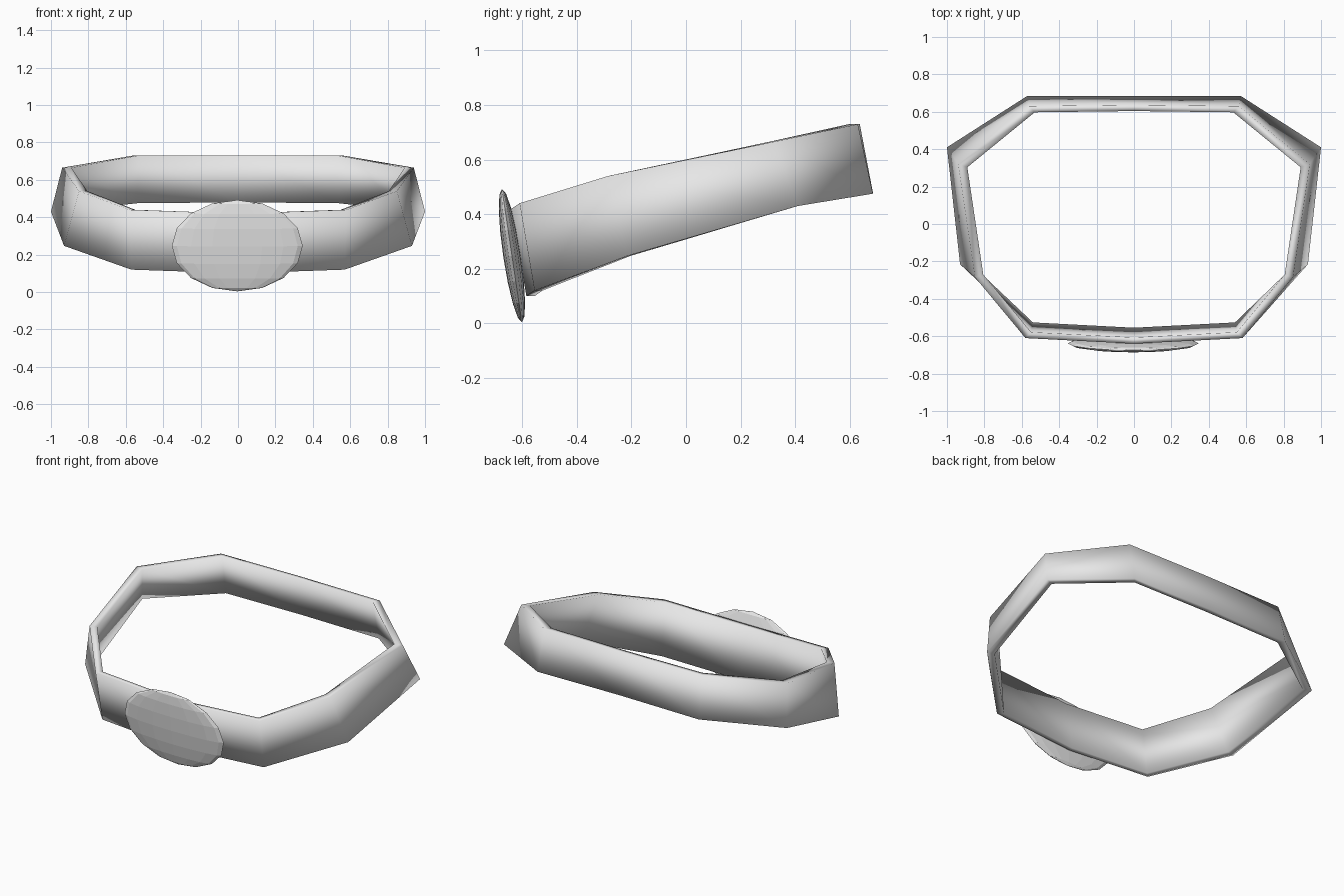
import bpy, bmesh, math

cube = bpy.data.objects.get("Cube")
if cube:
    bpy.data.objects.remove(cube, do_unlink=True)

grey = bpy.data.materials.new("light_grey")
grey.use_nodes = True
colour = (0.8, 0.8, 0.8, 1)
grey.diffuse_color = colour
grey.node_tree.nodes["Principled BSDF"].inputs["Base Color"].default_value = colour


def make_object(name, bm, smooth):
    bmesh.ops.recalc_face_normals(bm, faces=bm.faces)
    for f in bm.faces:
        f.smooth = smooth
    mesh = bpy.data.meshes.new(name)
    bm.to_mesh(mesh)
    bm.free()
    mesh.materials.append(grey)
    obj = bpy.data.objects.new(name, mesh)
    bpy.context.collection.objects.link(obj)
    return obj


# Belt band: outer top and bottom corners, from front centre round to back centre
stations = [
    ((0, -0.64, 0.42), (0, -0.585, 0.10)),
    ((0.58, -0.61, 0.44), (0.57, -0.555, 0.12)),
    ((0.85, -0.285, 0.54), (0.93, -0.215, 0.247)),
    ((0.94, 0.32, 0.665), (1.0, 0.41, 0.43)),
    ((0.56, 0.63, 0.73), (0.57, 0.685, 0.475)),
    ((0, 0.637, 0.73), (0, 0.685, 0.48)),
]
mirrored = [tuple((-x, y, z) for x, y, z in s) for s in stations[-2:0:-1]]
INNER = 0.948

bm = bmesh.new()
rings = []
for top, bottom in stations + mirrored:
    inner = [(x * INNER, y * INNER, z) for x, y, z in (bottom, top)]
    rings.append([bm.verts.new(p) for p in (top, bottom, *inner)])
for i, ring in enumerate(rings):
    after = rings[(i + 1) % len(rings)]
    for k in range(4):
        n = (k + 1) % 4
        bm.faces.new((ring[k], ring[n], after[n], after[k]))
make_object("belt_band", bm, True)

# Buckle: flattened oval dome, leaning with the front of the band
bm = bmesh.new()
bmesh.ops.create_uvsphere(bm, u_segments=16, v_segments=8, radius=1)
bmesh.ops.scale(bm, vec=(0.35, 0.032, 0.247), verts=bm.verts)
buckle = make_object("belt_buckle", bm, False)
buckle.location = (-0.004, -0.638, 0.248)
buckle.rotation_euler = (math.radians(8.5), 0, 0)
